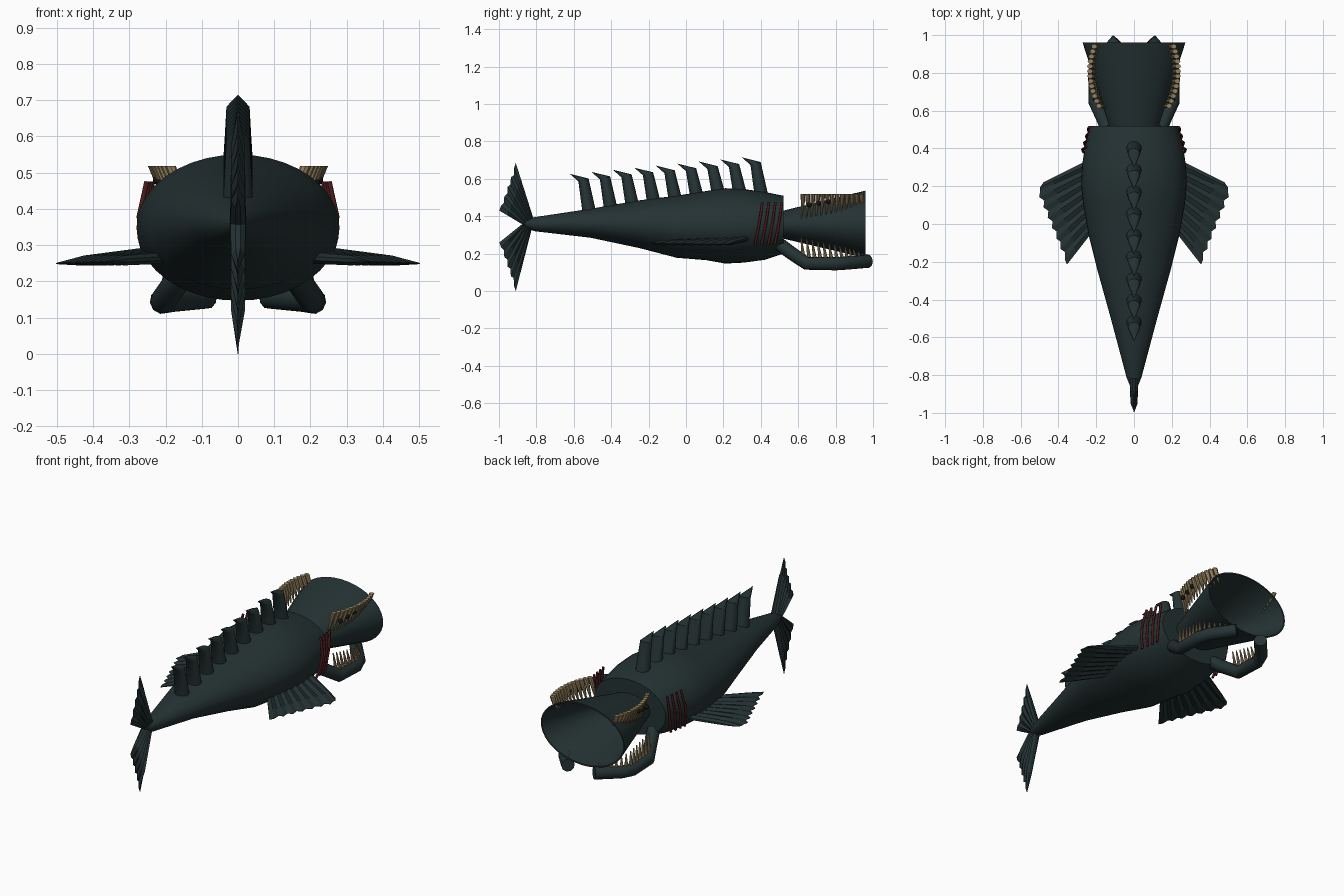
import bpy
import bmesh
from math import cos, sin, pi, radians
from mathutils import Vector

old = bpy.data.objects.get("Cube")
if old:
    bpy.data.objects.remove(old, do_unlink=True)


def material(name, color):
    m = bpy.data.materials.new(name)
    m.use_nodes = True
    m.diffuse_color = (*color, 1)
    bsdf = m.node_tree.nodes["Principled BSDF"]
    bsdf.inputs["Base Color"].default_value = (*color, 1)
    bsdf.inputs["Roughness"].default_value = 0.7
    return m


SKIN = material("dark_teal_skin", (0.018, 0.032, 0.033))
BONE = material("tan_teeth", (0.30, 0.22, 0.11))
GILL = material("dark_red_gills", (0.065, 0.010, 0.012))
EYE = material("black_eyes", (0.006, 0.007, 0.008))


def finish(obj, mat, angle):
    obj.data.materials.append(mat)
    bpy.ops.object.select_all(action='DESELECT')
    obj.select_set(True)
    bpy.context.view_layer.objects.active = obj
    if angle:
        bpy.ops.object.shade_smooth_by_angle(angle=radians(angle))


def build(name, lofts, mat, angle=40):
    """Skin each list of closed rings, with capped ends, into one object."""
    bm = bmesh.new()
    for rings in lofts:
        vs = [[bm.verts.new(p) for p in ring] for ring in rings]
        n = len(vs[0])
        for a, b in zip(vs, vs[1:]):
            for i in range(n):
                j = (i + 1) % n
                bm.faces.new((a[i], a[j], b[j], b[i]))
        bm.faces.new(vs[0][::-1])
        bm.faces.new(vs[-1])
    bmesh.ops.recalc_face_normals(bm, faces=bm.faces)
    mesh = bpy.data.meshes.new(name)
    bm.to_mesh(mesh)
    bm.free()
    obj = bpy.data.objects.new(name, mesh)
    bpy.context.collection.objects.link(obj)
    finish(obj, mat, angle)
    return obj


def tube(name, points, radius, mat):
    curve = bpy.data.curves.new(name, 'CURVE')
    curve.dimensions = '3D'
    curve.bevel_depth = radius
    curve.bevel_resolution = 3
    curve.use_fill_caps = True
    sp = curve.splines.new('POLY')
    sp.points.add(len(points) - 1)
    for p, co in zip(sp.points, points):
        p.co = (*co, 1)
    obj = bpy.data.objects.new(name, curve)
    bpy.context.collection.objects.link(obj)
    finish(obj, mat, 0)
    bpy.ops.object.convert(target='MESH')
    bpy.ops.object.shade_smooth_by_angle(angle=radians(40))


def upright(y, zc, rx, rz, n=40):
    return [(rx * cos(2 * pi * i / n), y, zc + rz * sin(2 * pi * i / n)) for i in range(n)]


def level(x, y, z, rx, ry, tilt=0, n=14):
    return [(x + rx * cos(2 * pi * i / n), y + ry * sin(2 * pi * i / n),
             z + tilt * sin(2 * pi * i / n)) for i in range(n)]


def along(points, f):
    """Point at fraction f of a polyline, by length."""
    pts = [Vector(p) for p in points]
    lens = [(b - a).length for a, b in zip(pts, pts[1:])]
    d = f * sum(lens)
    for a, b, l in zip(pts, pts[1:], lens):
        if d <= l:
            return a.lerp(b, d / l)
        d -= l
    return pts[-1]


# Body: y, bottom, top, half width
PROFILE = [(-0.86, 0.34, 0.38, 0.02), (-0.81, 0.32, 0.395, 0.04), (-0.51, 0.285, 0.44, 0.12),
           (-0.25, 0.23, 0.485, 0.192), (-0.05, 0.178, 0.51, 0.242), (0.11, 0.165, 0.535, 0.27),
           (0.21, 0.147, 0.55, 0.28), (0.31, 0.152, 0.545, 0.275), (0.42, 0.167, 0.53, 0.258),
           (0.52, 0.2, 0.51, 0.232)]
build("body", [[upright(y, (b + t) / 2, w, (t - b) / 2) for y, b, t, w in PROFILE]], SKIN)


def back_height(y):
    for p, q in zip(PROFILE, PROFILE[1:]):
        if p[0] <= y <= q[0]:
            return p[2] + (q[2] - p[2]) * (y - p[0]) / (q[0] - p[0])
    return PROFILE[-1][2]


# Flared hollow head with an open mouth
build("head", [[upright(0.5, 0.355, 0.125, 0.07), upright(0.96, 0.357, 0.272, 0.18),
                upright(0.96, 0.357, 0.264, 0.172), upright(0.53, 0.355, 0.125, 0.068)]], SKIN)

# Hooked spines along the back
for k in range(9):
    y = 0.30 - 0.115 * k
    z = 0.714 - 0.011 * k
    build(f"back_spine_{k + 1}",
          [[level(0, y + 0.105, back_height(y + 0.105) - 0.03, 0.042, 0.038),
            level(0, y + 0.072, z - 0.032, 0.032, 0.028, 0.008),
            level(0, y, z, 0.001, 0.001)]], SKIN)


def fan(name, root_a, root_b, tips, rays, normal, thick):
    """Pleated fin: each column runs root, ridge, tip on both sides."""
    normal = Vector(normal)
    columns = []
    for c in range(2 * rays + 1):
        f = c / (2 * rays)
        root = Vector(root_a).lerp(Vector(root_b), f)
        tip = along(tips, f)
        valley = c % 2 == 0
        if valley and 0 < f < 1:
            tip = root.lerp(tip, 0.94)
        t = normal * thick * (0.35 if valley else 1)
        mid = root.lerp(tip, 0.72)
        columns.append([root + t, mid + t * 0.85, tip + t * 0.1,
                        tip - t * 0.1, mid - t * 0.85, root - t])
    build(name, [columns], SKIN, 0)


# Tail lobes
fan("upper_tail_fin", (0, -0.81, 0.37), (0, -0.855, 0.345),
    [(0, -0.91, 0.685), (0, -0.998, 0.43)], 5, (1, 0, 0), 0.022)
fan("lower_tail_fin", (0, -0.82, 0.35), (0, -0.855, 0.375),
    [(0, -0.91, 0.0), (0, -0.998, 0.26)], 5, (1, 0, 0), 0.022)

for side, s in (("left", 1), ("right", -1)):
    # Side fin
    fan(f"{side}_side_fin", (s * 0.25, 0.335, 0.28), (s * 0.18, 0.01, 0.265),
        [(s * 0.48, 0.22, 0.25), (s * 0.513, 0.17, 0.249), (s * 0.355, -0.215, 0.255)],
        8, (0, 0, 1), 0.016)

    # Half of the lower jaw
    tube(f"{side}_jaw", [(s * 0.14, 0.50, 0.25), (s * 0.165, 0.56, 0.205), (s * 0.205, 0.645, 0.148),
                         (s * 0.208, 0.80, 0.146), (s * 0.185, 0.86, 0.15),
                         (s * 0.085, 0.975, 0.16)], 0.036, SKIN)

    # Teeth: wide at the gum, pointed toward the mouth
    upper, lower = [], []
    for k in range(13):
        f = k / 12
        y = 0.625 + 0.315 * f
        x = s * (0.172 + 0.16 * f - 0.135 * f * f)
        upper.append([level(x + s * 0.014, y, 0.518, 0.015, 0.013, n=8),
                      level(x, y, 0.48, 0.013, 0.011, n=8),
                      level(x - s * 0.02, y - 0.008, 0.385 + 0.06 * f, 0.003, 0.003, n=8)])
        x = along([(s * 0.2, 0, 0), (s * 0.208, 0.18, 0), (s * 0.185, 0.24, 0),
                   (s * 0.11, 0.325, 0)], f)
        lower.append([level(x.x, 0.63 + x.y, 0.165, 0.012, 0.012, n=8),
                      level(x.x - s * 0.012, 0.615 + x.y, 0.285 - 0.075 * f, 0.003, 0.003, n=8)])
    build(f"{side}_upper_teeth", upper, BONE)
    build(f"{side}_lower_teeth", lower, BONE)

    # Gill slits
    for k in range(4):
        y = 0.37 + 0.035 * k
        w = 0.01 * k
        tube(f"{side}_gill_{k + 1}", [(s * (0.25 - w / 2), y, 0.25), (s * (0.268 - w), y + 0.012, 0.31),
                                      (s * (0.273 - w), y + 0.025, 0.38),
                                      (s * (0.252 - w / 2), y + 0.038, 0.475)], 0.007, GILL)

    # Cluster of small eyes
    for k in range(3):
        bpy.ops.mesh.primitive_uv_sphere_add(segments=12, ring_count=8, radius=0.014, location=(
            s * (0.205 + 0.008 * k), 0.66 + 0.05 * k, 0.46 + 0.01 * k))
        eye = bpy.context.object
        eye.name = f"{side}_eye_{k + 1}"
        finish(eye, EYE, 60)
